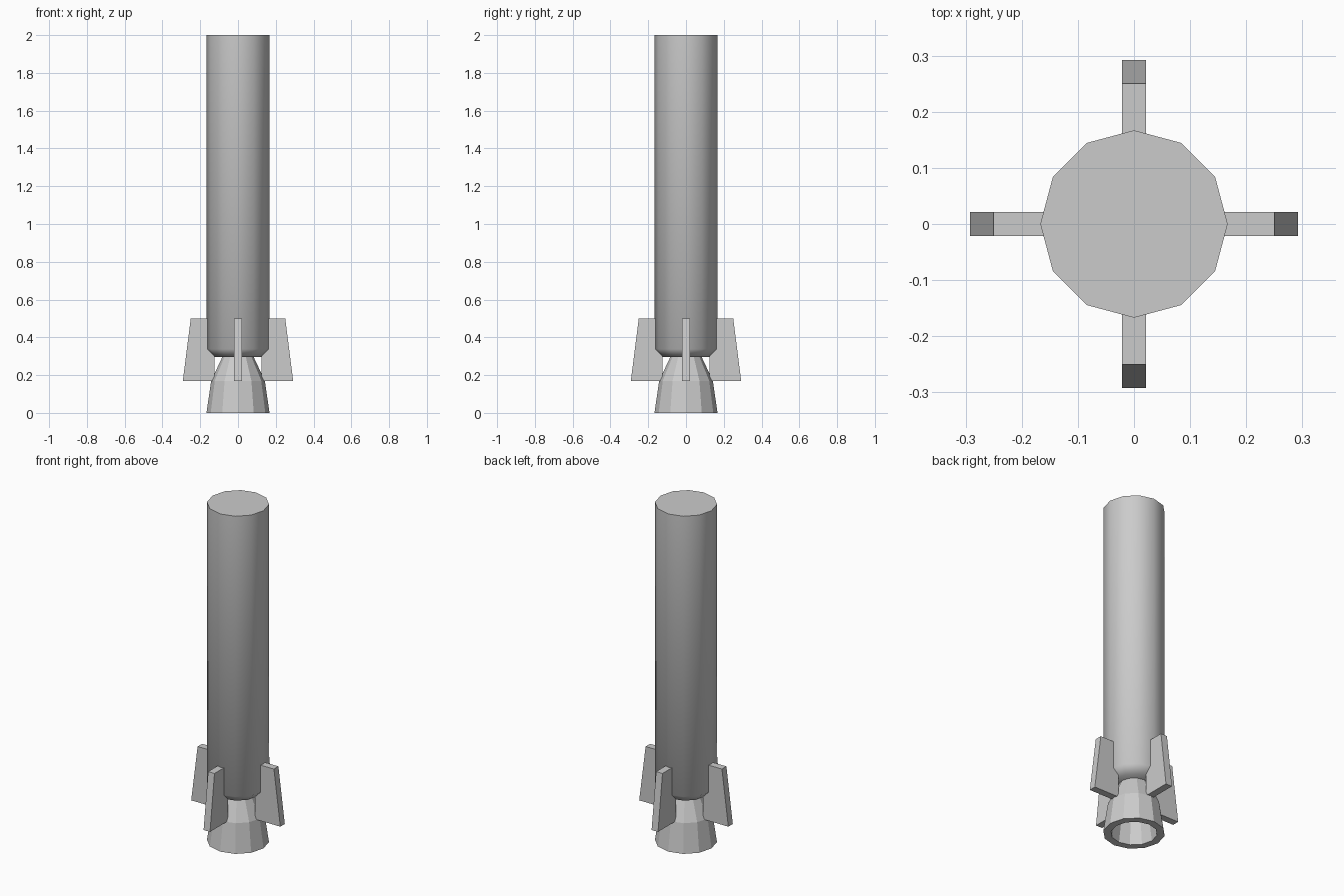
import bpy, bmesh
from math import cos, sin, pi, radians

if "Cube" in bpy.data.objects:
    bpy.data.objects.remove(bpy.data.objects["Cube"])

SIDES = 12


def make_object(name, bm):
    bmesh.ops.recalc_face_normals(bm, faces=bm.faces)
    mesh = bpy.data.meshes.new(name)
    bm.to_mesh(mesh)
    bm.free()
    obj = bpy.data.objects.new(name, mesh)
    bpy.context.collection.objects.link(obj)
    return obj


def lathe(name, profile, closed=False):
    """Revolve (radius, z) points; cap the ends or close the profile."""
    bm = bmesh.new()
    rings = [[bm.verts.new((r * cos(2 * pi * i / SIDES), r * sin(2 * pi * i / SIDES), z))
              for i in range(SIDES)] for r, z in profile]
    pairs = list(zip(rings, rings[1:]))
    if closed:
        pairs.append((rings[-1], rings[0]))
    else:
        bm.faces.new(rings[0])
        bm.faces.new(rings[-1])
    for a, b in pairs:
        for i in range(SIDES):
            j = (i + 1) % SIDES
            bm.faces.new((a[i], a[j], b[j], b[i]))
    return make_object(name, bm)


def fin(name, angle):
    """Tapered plate extruded across its thickness."""
    bm = bmesh.new()
    outline = [(0.125, 0.17), (0.292, 0.17), (0.25, 0.5), (0.125, 0.5)]
    face = bm.faces.new([bm.verts.new((x, -0.021, z)) for x, z in outline])
    ext = bmesh.ops.extrude_face_region(bm, geom=[face])
    moved = [v for v in ext["geom"] if isinstance(v, bmesh.types.BMVert)]
    bmesh.ops.translate(bm, verts=moved, vec=(0, 0.042, 0))
    obj = make_object(name, bm)
    obj.rotation_euler.z = angle
    return obj


# Body tube with chamfered lower end
body = lathe("body_tube", [(0.125, 0.296), (0.167, 0.338), (0.167, 2.0)])
bpy.context.view_layer.objects.active = body
body.select_set(True)
bpy.ops.object.shade_smooth_by_angle(angle=radians(46))

# Hollow engine nozzle: outer wall, then inner wall
lathe("engine_nozzle", [(0.167, 0.0), (0.142, 0.17), (0.083, 0.296),
                        (0.042, 0.296), (0.1, 0.17), (0.125, 0.0)], closed=True)

# Four tail fins
for k in range(4):
    fin(f"tail_fin_{k + 1}", k * pi / 2)
